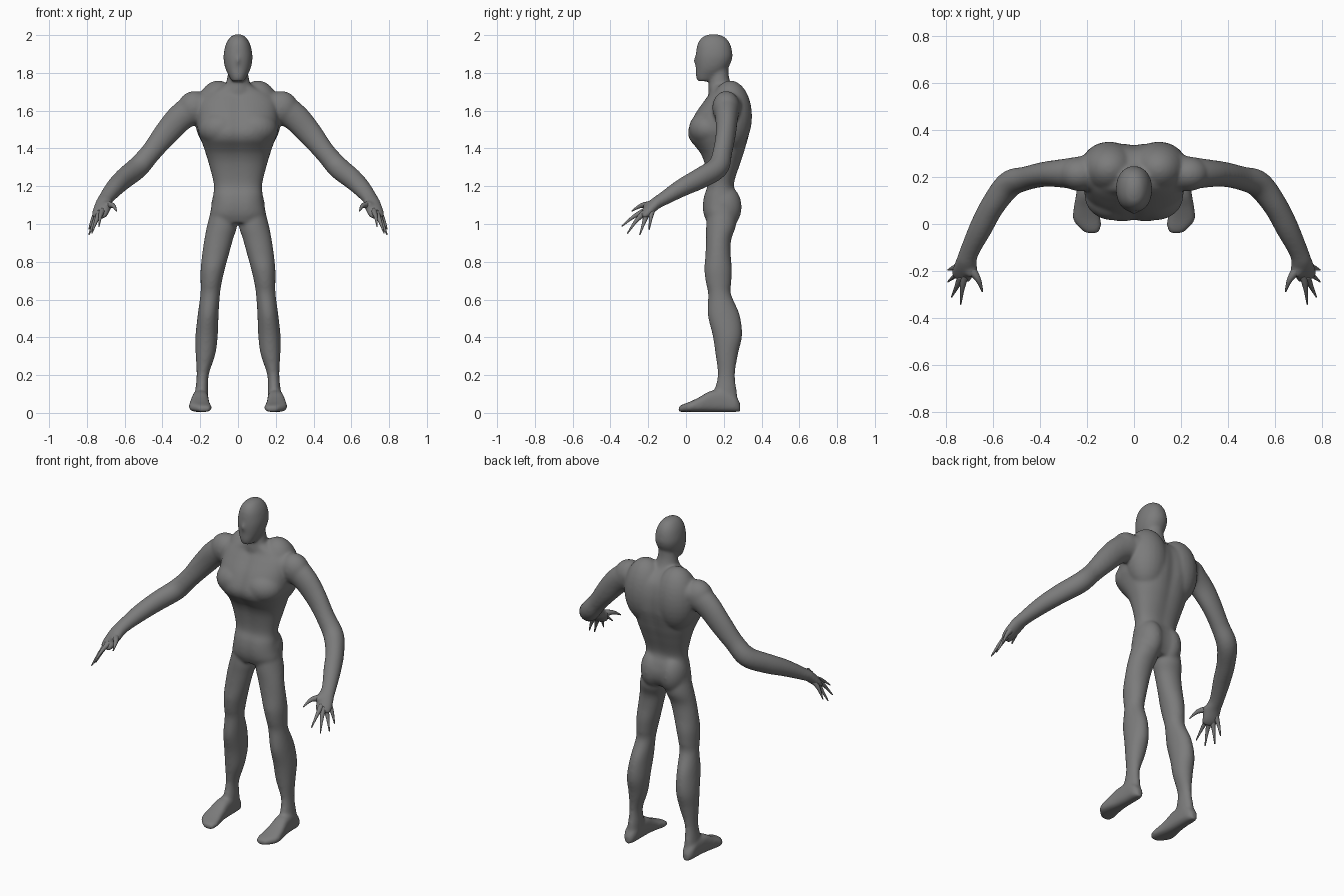
import bpy, bmesh, math
from mathutils import Vector, Matrix

X, Y, Z = Vector((1, 0, 0)), Vector((0, 1, 0)), Vector((0, 0, 1))
grey = bpy.data.materials.new("dark_grey")
grey.diffuse_color = (.2, .2, .2, 1)


def spline(rows, steps=5):
    """Catmull-Rom resampling of rows of numbers."""
    out = []
    for i in range(len(rows) - 1):
        p0, p1, p2, p3 = (rows[max(0, min(len(rows) - 1, i + k))] for k in (-1, 0, 1, 2))
        for s in range(steps):
            t = s / steps
            out.append([0.5 * (2 * b + (c - a) * t + (2 * a - 5 * b + 4 * c - d) * t * t
                               + (3 * b - a - 3 * c + d) * t ** 3)
                        for a, b, c, d in zip(p0, p1, p2, p3)])
    return out + [list(rows[-1])]


def loft(bm, rows, u=None, v=None, side=1, power=2.0, n=32, groove=0):
    """Skin rounded sections (x, y, z, radius_u, radius_v); groove dents the midline."""
    rows = spline(rows)
    rings = []
    for i, (x, y, z, a, b) in enumerate(rows):
        uu, vv = u, v
        if u is None:
            t = Vector(rows[min(i + 1, len(rows) - 1)][:3]) - Vector(rows[max(i - 1, 0)][:3])
            uu = t.cross(Z).normalized()
            vv = uu.cross(t).normalized()
        ring = []
        for k in range(n):
            c, s = math.cos(2 * math.pi * k / n), math.sin(2 * math.pi * k / n)
            pu = a * math.copysign(abs(c) ** (2 / power), c)
            pv = b * math.copysign(abs(s) ** (2 / power), s)
            pv *= 1 - groove * math.exp(-(pu / .035) ** 2)
            p = Vector((x, y, z)) + uu * pu + vv * pv
            ring.append(bm.verts.new((p.x * side, p.y, p.z)))
        rings.append(ring)
    for r, q in zip(rings, rings[1:]):
        for k in range(n):
            bm.faces.new((r[k], r[(k + 1) % n], q[(k + 1) % n], q[k]))
    bm.faces.new(rings[0])
    bm.faces.new(rings[-1])


def stack(bm, rows, side=1, power=2.0, groove=0):
    """Horizontal sections given as z, centre x, half width, front y, back y."""
    loft(bm, [(cx, (f + b) / 2, z, w, (b - f) / 2) for z, cx, w, f, b in rows],
         X, Y, side, power, 40, groove)


def blob(bm, loc, size, side=1):
    m = Matrix.Translation((loc[0] * side, loc[1], loc[2])) @ Matrix.Diagonal((*size, 1))
    bmesh.ops.create_uvsphere(bm, u_segments=24, v_segments=16, radius=1, matrix=m)


def finish(bm, name):
    bmesh.ops.recalc_face_normals(bm, faces=bm.faces[:])
    for f in bm.faces:
        f.smooth = True
    me = bpy.data.meshes.new(name)
    bm.to_mesh(me)
    bm.free()
    me.materials.append(grey)
    ob = bpy.data.objects.new(name, me)
    bpy.context.collection.objects.link(ob)
    return ob


bm = bmesh.new()
# Torso
stack(bm, [(1.75, 0, .05, .13, .23), (1.72, 0, .10, .125, .255), (1.69, 0, .17, .12, .295),
           (1.65, 0, .208, .092, .325), (1.58, 0, .216, .043, .343), (1.50, 0, .214, .008, .343),
           (1.45, 0, .198, .014, .332), (1.41, 0, .183, .045, .32), (1.37, 0, .17, .075, .308),
           (1.31, 0, .152, .097, .287), (1.21, 0, .128, .11, .257), (1.15, 0, .132, .092, .277),
           (1.10, 0, .139, .085, .29), (1.05, 0, .147, .09, .283), (1.005, 0, .13, .11, .255)],
      power=2.35, groove=.07)
# Neck and head
stack(bm, [(1.86, 0, .047, .12, .225), (1.79, 0, .055, .127, .226), (1.74, 0, .066, .12, .24),
           (1.70, 0, .09, .118, .265), (1.66, 0, .12, .12, .28)])
stack(bm, [(2.006, 0, .008, .135, .155), (1.992, 0, .038, .09, .202), (1.955, 0, .063, .062, .233),
           (1.90, 0, .076, .052, .246), (1.86, 0, .075, .05, .24), (1.82, 0, .066, .052, .218),
           (1.785, 0, .049, .052, .185), (1.756, 0, .033, .06, .14)], power=2.15)
blob(bm, (0, .062, 1.865), (.013, .022, .03))

for s in (1, -1):
    # Chest, back, collar, shoulder and buttock muscles, blended shallowly
    blob(bm, (.09, .12, 1.505), (.12, .105, .095), s)
    blob(bm, (.105, .235, 1.57), (.125, .115, .19), s)
    blob(bm, (.15, .22, 1.625), (.13, .085, .075), s)
    blob(bm, (.23, .213, 1.615), (.09, .074, .089), s)
    blob(bm, (.065, .20, 1.09), (.077, .095, .12), s)
    # Leg
    stack(bm, [(1.12, .075, .055, .12, .26), (1.0, .083, .079, .107, .266), (.92, .102, .076, .106, .24),
               (.84, .119, .071, .103, .237), (.76, .134, .064, .097, .243), (.69, .142, .056, .105, .24),
               (.63, .147, .052, .117, .238), (.52, .158, .055, .115, .284),
               (.41, .166, .059, .141, .297), (.31, .172, .052, .156, .275), (.20, .187, .032, .168, .259),
               (.11, .192, .035, .148, .27), (.03, .195, .036, .14, .277)], s)
    # Foot
    loft(bm, [(cx, y, top / 2 + .003, w, top / 2 - .002) for y, cx, w, top in
              ((.287, .197, .018, .05), (.26, .197, .035, .09), (.20, .197, .04, .12),
               (.13, .20, .045, .115), (.07, .203, .053, .082), (.02, .20, .059, .058),
               (-.015, .187, .047, .045), (-.04, .178, .026, .033))], X, Z, s, 2.8)
    # Arm and palm
    loft(bm, [(.12, .213, 1.61, .07, .07), (.22, .215, 1.61, .072, .08), (.30, .215, 1.567, .061, .074),
              (.38, .211, 1.48, .053, .066), (.46, .193, 1.38, .051, .055),
              (.53, .168, 1.30, .057, .058), (.60, .078, 1.243, .052, .056),
              (.652, -.02, 1.193, .049, .048), (.70, -.12, 1.133, .041, .036),
              (.712, -.165, 1.105, .046, .032), (.728, -.21, 1.06, .047, .026),
              (.738, -.235, 1.037, .038, .016)], side=s)
    blob(bm, (.692, -.19, 1.10), (.028, .04, .022), s)

# Fuse the muscles into one smooth skin
body = finish(bm, "body")
rem = body.modifiers.new("fuse", 'REMESH')
rem.mode = 'VOXEL'
rem.voxel_size = .007
rem.use_smooth_shade = True
smo = body.modifiers.new("soften", 'SMOOTH')
smo.factor = .5
smo.iterations = 18

# Fingers and thumbs: root, joint, tip
digits = [((.698, -.185, 1.10), (.662, -.235, 1.098), (.643, -.288, 1.068)),
          ((.718, -.215, 1.07), (.729, -.275, 1.04), (.736, -.341, .987)),
          ((.732, -.22, 1.06), (.752, -.265, 1.015), (.774, -.31, .95)),
          ((.738, -.205, 1.06), (.762, -.222, 1.01), (.79, -.245, .942)),
          ((.74, -.18, 1.075), (.768, -.187, 1.03), (.79, -.195, .97))]
bm = bmesh.new()
for s in (1, -1):
    for i, (a, b, c) in enumerate(digits):
        k = 1.25 if i == 0 else 1
        loft(bm, [(*a, .018 * k, .018 * k), (*b, .010 * k, .010 * k), (*c, .003, .003)], side=s, n=12)
finish(bm, "fingers")
